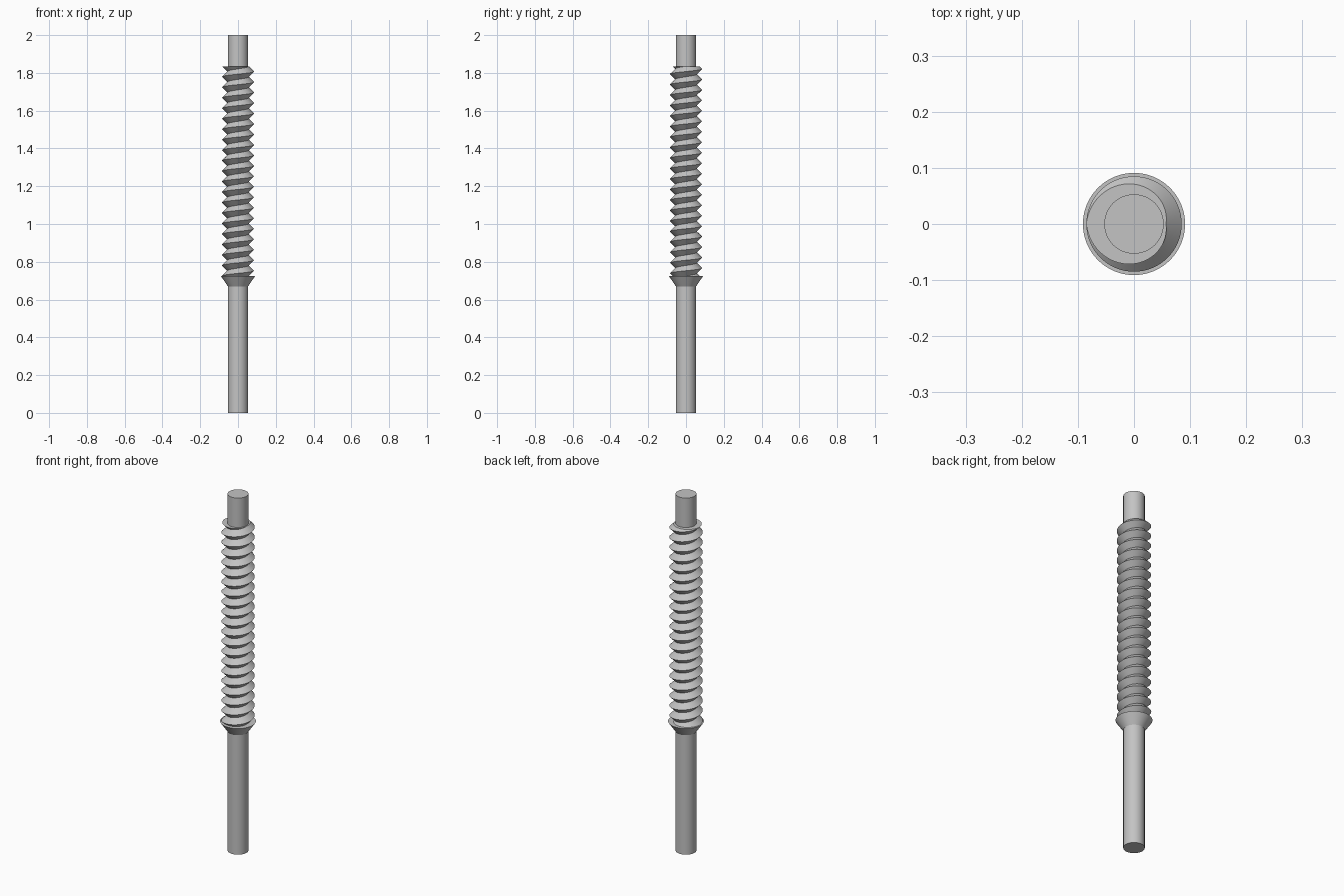
import bpy, bmesh
from math import cos, sin, pi

old = bpy.data.objects.get("Cube")
if old:
    bpy.data.objects.remove(old, do_unlink=True)

SEGS = 64
SHAFT_R, COLLAR_R = 0.053, 0.091
ROOT_R, CREST_R = 0.057, 0.085
COLLAR_Z, THREAD_Z0, THREAD_Z1 = 0.67, 0.725, 1.835
PITCH = (THREAD_Z1 - THREAD_Z0) / 20

steel = bpy.data.materials.new("grey steel")
steel.use_nodes = True
grey = (0.55, 0.55, 0.55, 1)
steel.diffuse_color = grey
steel.node_tree.nodes["Principled BSDF"].inputs["Base Color"].default_value = grey


def finish(bm, name):
    bmesh.ops.recalc_face_normals(bm, faces=bm.faces)
    mesh = bpy.data.meshes.new(name)
    bm.to_mesh(mesh)
    bm.free()
    mesh.materials.append(steel)
    obj = bpy.data.objects.new(name, mesh)
    bpy.context.collection.objects.link(obj)
    bpy.ops.object.select_all(action='DESELECT')
    obj.select_set(True)
    bpy.context.view_layer.objects.active = obj
    bpy.ops.object.shade_smooth_by_angle(angle=pi / 6)


def tapered(name, r0, r1, z0, z1):
    bm = bmesh.new()
    bmesh.ops.create_cone(bm, cap_ends=True, segments=SEGS,
                          radius1=r0, radius2=r1, depth=z1 - z0)
    bmesh.ops.translate(bm, verts=bm.verts, vec=(0, 0, (z0 + z1) / 2))
    finish(bm, name)


# Plain round ends and flared collar
tapered("lower_shaft", SHAFT_R, SHAFT_R, 0, COLLAR_Z)
tapered("upper_shaft", SHAFT_R, SHAFT_R, THREAD_Z1, 2)
tapered("collar", SHAFT_R, COLLAR_R, COLLAR_Z, THREAD_Z0)

# Right-handed V thread: crest and root helices joined by flanks
bm = bmesh.new()
crest, root = [], []
for i in range(SEGS * 24 + 1):
    a = 2 * pi * i / SEGS + pi
    z = THREAD_Z0 + PITCH * (i / SEGS - 2)
    crest.append(bm.verts.new((CREST_R * cos(a), CREST_R * sin(a), z)))
    root.append(bm.verts.new((ROOT_R * cos(a), ROOT_R * sin(a), z + PITCH / 2)))
for i in range(SEGS * 24):
    bm.faces.new((crest[i], crest[i + 1], root[i + 1], root[i]))
    if i + SEGS + 1 < len(crest):
        bm.faces.new((root[i], root[i + 1], crest[i + SEGS + 1], crest[i + SEGS]))

# Trim both ends flat and cap them
for z, direction in ((THREAD_Z0, -1), (THREAD_Z1, 1)):
    bmesh.ops.bisect_plane(bm, geom=bm.verts[:] + bm.edges[:] + bm.faces[:], dist=1e-6,
                           plane_co=(0, 0, z), plane_no=(0, 0, direction), clear_outer=True)
    rim = [e for e in bm.edges if e.is_boundary and all(abs(v.co.z - z) < 1e-5 for v in e.verts)]
    bmesh.ops.holes_fill(bm, edges=rim, sides=0)
finish(bm, "thread")
